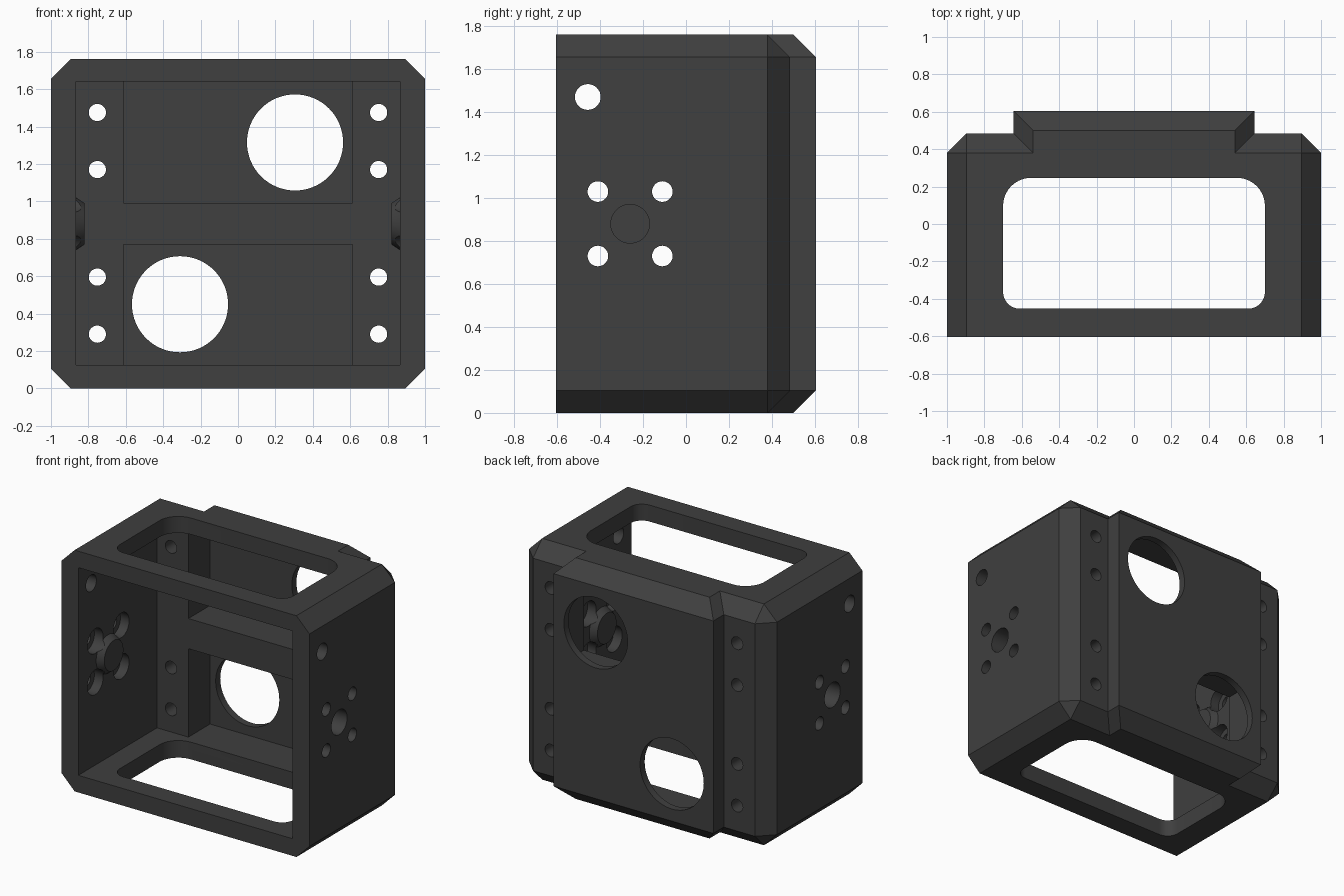
import bpy, bmesh, math
from math import cos, sin, pi, radians

if "Cube" in bpy.data.objects:
    bpy.data.objects.remove(bpy.data.objects["Cube"])

H = 1.76      # overall height
C = 0.105     # chamfer size


def hull(name, pts):
    """Convex solid from points, with coplanar triangles merged."""
    bm = bmesh.new()
    for p in pts:
        bm.verts.new(p)
    res = bmesh.ops.convex_hull(bm, input=bm.verts)
    junk = [v for v in bm.verts if not v.link_faces]
    bmesh.ops.delete(bm, geom=junk, context='VERTS')
    bmesh.ops.dissolve_limit(bm, angle_limit=radians(0.5),
                             verts=bm.verts, edges=bm.edges)
    bmesh.ops.recalc_face_normals(bm, faces=bm.faces)
    me = bpy.data.meshes.new(name)
    bm.to_mesh(me)
    bm.free()
    ob = bpy.data.objects.new(name, me)
    bpy.context.collection.objects.link(ob)
    return ob


def box(name, x, y, z):
    return hull(name, [(a, b, c) for a in x for b in y for c in z])


def rod(name, axis, u, v, start, end, r1, r2=None, n=48):
    """Cylinder or cone along x or y; (u, v) is its centre in the other axes."""
    pts = []
    for d, r in ((start, r1), (end, r1 if r2 is None else r2)):
        for i in range(n):
            a = 2 * pi * i / n
            p, q = u + r * cos(a), v + r * sin(a)
            pts.append((d, p, q) if axis == 'x' else (p, d, q))
    return hull(name, pts)


def octagon(hw, y):
    return [p for s in (-1, 1) for p in (
        (s * hw, y, C), (s * hw, y, H - C), (s * (hw - C), y, 0), (s * (hw - C), y, H))]


def rect(hw, y):
    return [(s * hw, y, z) for s in (-1, 1) for z in (C, H - C)]


def combine(target, tool, op='DIFFERENCE'):
    m = target.modifiers.new("bool", 'BOOLEAN')
    m.operation, m.solver, m.object = op, 'EXACT', tool
    bpy.context.view_layer.objects.active = target
    bpy.ops.object.modifier_apply(modifier=m.name)
    bpy.data.objects.remove(tool)


# Chamfered outer shell with raised back section
frame = hull("housing_frame", octagon(1, -0.605) + octagon(1, 0.38) + rect(1 - C, 0.485))
raised = hull("raised_back", octagon(0.645, 0.0) + octagon(0.645, 0.5) + rect(0.645, 0.605))
combine(frame, raised, 'UNION')

# Main cavity open at the front, and two deeper pockets leaving a cross bar
combine(frame, box("cavity", (-0.865, 0.865), (-0.8, 0.302), (0.125, 1.64)))
for z in ((0.125, 0.77), (0.99, 1.64)):
    combine(frame, box("pocket", (-0.612, 0.612), (0.1, 0.552), z))

# Rounded window through top and bottom plates
window = []
for x, y, r, a0 in ((0.7, 0.247, 0.15, 0), (-0.7, 0.247, 0.15, 90),
                    (-0.7, -0.453, 0.09, 180), (0.7, -0.453, 0.09, 270)):
    cx = x - math.copysign(r, x)
    cy = y - math.copysign(r, y)
    for i in range(11):
        a = radians(a0 + 9 * i)
        window += [(cx + r * cos(a), cy + r * sin(a), z) for z in (-0.1, H + 0.1)]
combine(frame, hull("window", window))

# Large round openings in the back wall
for x, z in ((0.305, 1.315), (-0.31, 0.45)):
    combine(frame, rod("port", 'y', x, z, 0.4, 0.8, 0.257, n=64))

# Screw holes in the back flanges
for s in (-1, 1):
    for z in (0.29, 0.595, 1.17, 1.475):
        combine(frame, rod("flange_hole", 'y', s * 0.752, z, 0.2, 0.7, 0.046, n=32))

# Tapered bosses on the inner side walls, with blind sockets outside
for s in (-1, 1):
    combine(frame, rod("boss", 'x', -0.26, 0.88, s * 0.90, s * 0.82, 0.163, 0.11), 'UNION')

# Side screw holes with inner counterbores, plus one cable hole
for y in (-0.41, -0.11):
    for z in (0.73, 1.03):
        combine(frame, rod("counterbore", 'x', y, z, -0.935, 0.935, 0.09))
        combine(frame, rod("side_hole", 'x', y, z, -1.2, 1.2, 0.048, n=32))
combine(frame, rod("cable_hole", 'x', -0.457, 1.47, -1.2, 1.2, 0.06, n=32))
for s in (-1, 1):
    combine(frame, rod("socket", 'x', -0.26, 0.88, s * 0.875, s * 1.2, 0.09))

# Dark finish and shading
mat = bpy.data.materials.new("dark_plastic")
mat.diffuse_color = (0.05, 0.05, 0.05, 1)
mat.use_nodes = True
mat.node_tree.nodes["Principled BSDF"].inputs["Base Color"].default_value = mat.diffuse_color
frame.data.materials.clear()
frame.data.materials.append(mat)
bpy.ops.object.select_all(action='DESELECT')
frame.select_set(True)
bpy.context.view_layer.objects.active = frame
bpy.ops.object.shade_smooth_by_angle(angle=radians(25))
